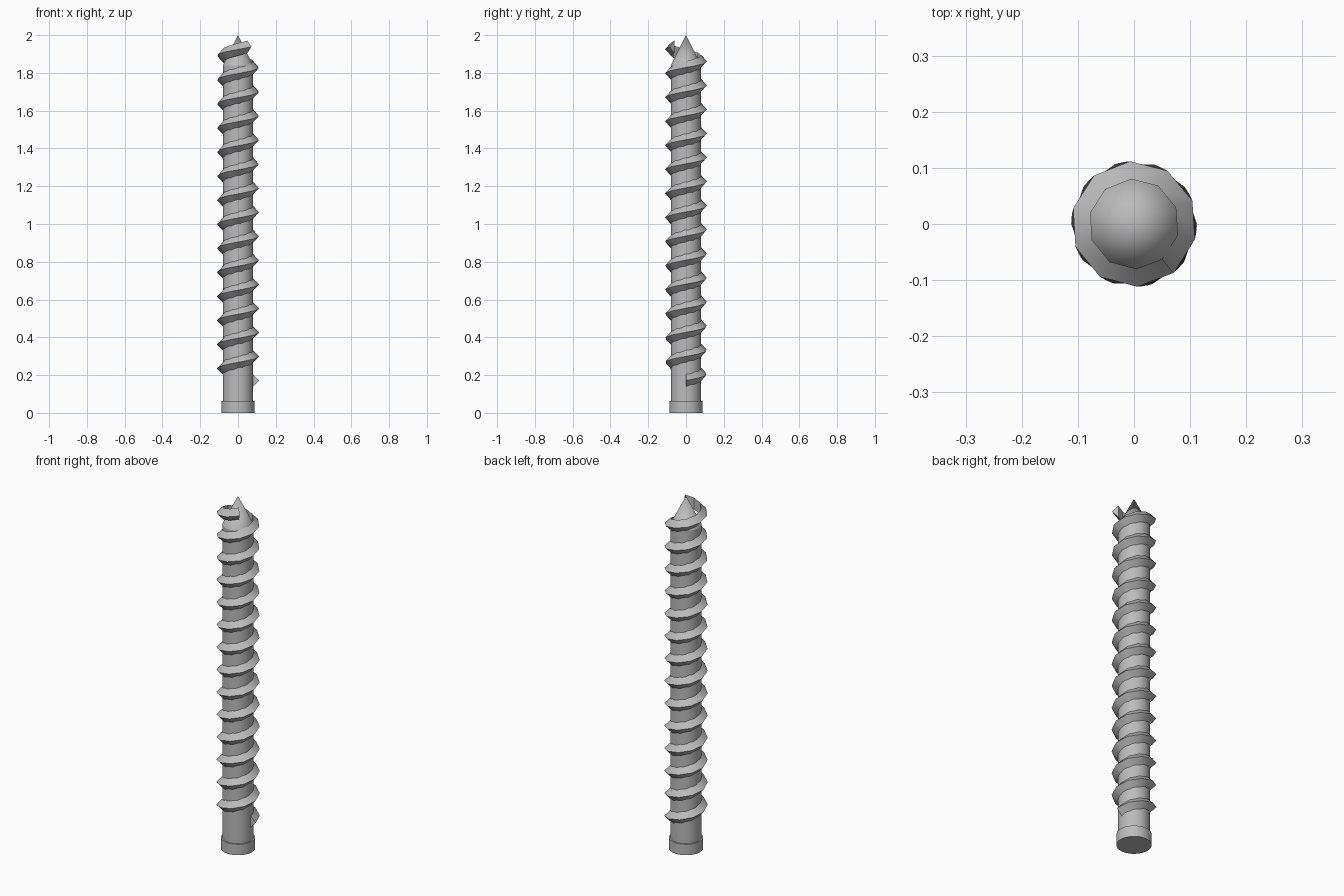
import bpy, bmesh, math

cube = bpy.data.objects.get("Cube")
if cube:
    bpy.data.objects.remove(cube, do_unlink=True)

steel = bpy.data.materials.new("grey_steel")
steel.use_nodes = True
colour = (0.5, 0.5, 0.5, 1)
steel.diffuse_color = colour
steel.node_tree.nodes["Principled BSDF"].inputs["Base Color"].default_value = colour


def finish(bm, name):
    """Turn a bmesh into a smooth-shaded steel object."""
    bmesh.ops.recalc_face_normals(bm, faces=bm.faces)
    mesh = bpy.data.meshes.new(name)
    bm.to_mesh(mesh)
    bm.free()
    mesh.materials.append(steel)
    obj = bpy.data.objects.new(name, mesh)
    bpy.context.collection.objects.link(obj)
    bpy.ops.object.select_all(action='DESELECT')
    obj.select_set(True)
    bpy.context.view_layer.objects.active = obj
    bpy.ops.object.shade_smooth_by_angle(angle=math.radians(30))


def round_part(name, r_low, r_high, z_low, z_high, sides=32):
    """Cylinder or cone between two heights."""
    bm = bmesh.new()
    bmesh.ops.create_cone(bm, cap_ends=True, segments=sides, radius1=r_low,
                          radius2=r_high, depth=z_high - z_low)
    bmesh.ops.translate(bm, verts=bm.verts, vec=(0, 0, (z_low + z_high) / 2))
    finish(bm, name)


# Head, shank and pointed tip
CORE = 0.08
round_part("head", 0.088, 0.088, 0, 0.062)
round_part("shank", CORE, CORE, 0.062, 1.84)
round_part("tip", CORE, 0, 1.84, 2)

# Helical thread: a triangular section swept upward around the shank
STEPS = 139
TURN = math.radians(13 * 360 + 309)
Z_START, Z_END = 0.172, 1.938
section = [(CORE, -0.033), (0.112, 0), (CORE, 0.033)]

bm = bmesh.new()
rings = []
for i in range(STEPS + 1):
    t = i / STEPS
    a = t * TURN
    z = Z_START + t * (Z_END - Z_START)
    rings.append([bm.verts.new((r * math.cos(a), r * math.sin(a), z + dz))
                  for r, dz in section])
for low, high in zip(rings, rings[1:]):
    for j in range(3):
        k = (j + 1) % 3
        bm.faces.new((low[j], low[k], high[k], high[j]))
bm.faces.new(rings[0])
bm.faces.new(rings[-1])
finish(bm, "thread")
